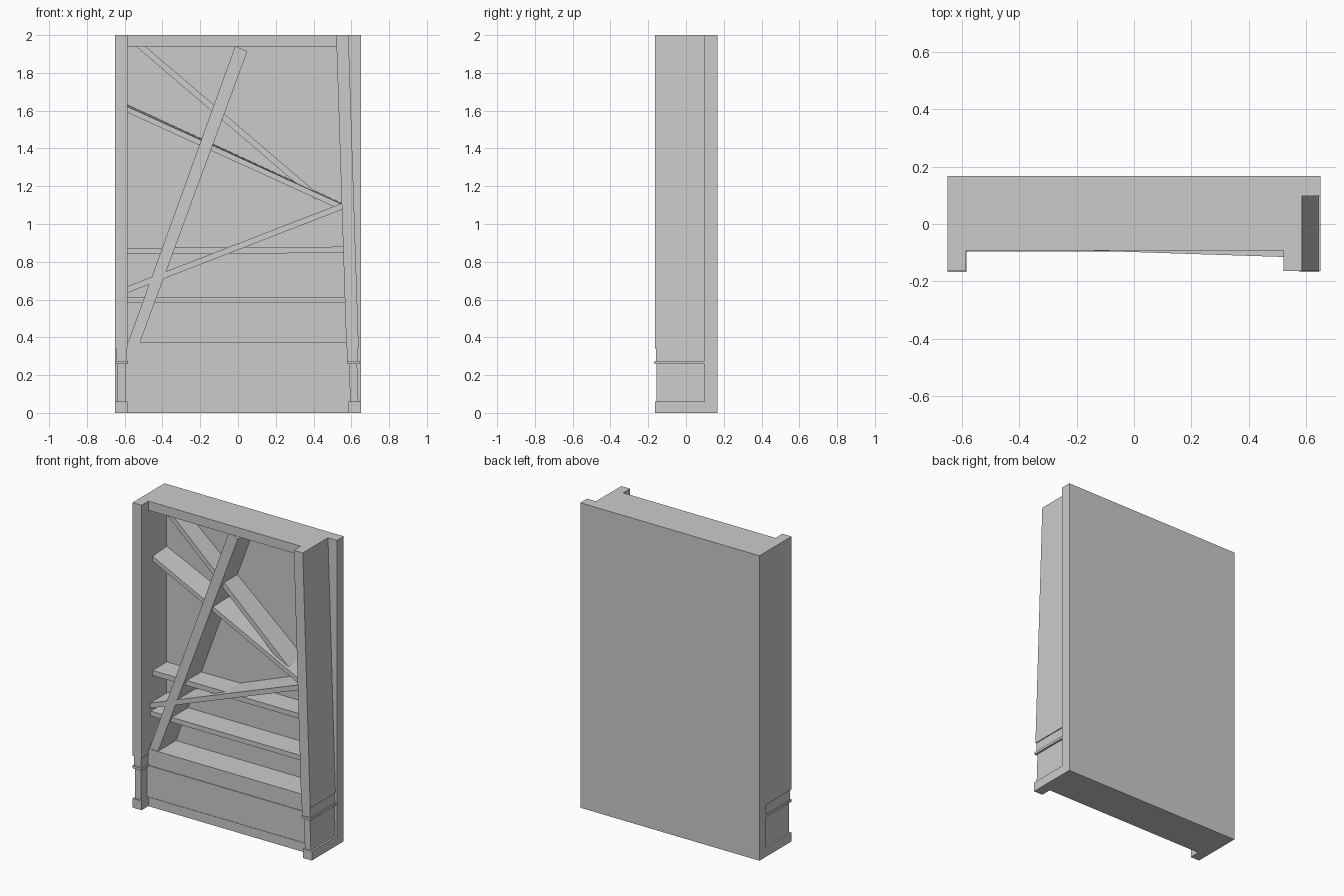
import bpy, bmesh

if "Cube" in bpy.data.objects:
    bpy.data.objects.remove(bpy.data.objects["Cube"])


def make_mesh(name, verts, faces):
    mesh = bpy.data.meshes.new(name)
    bm = bmesh.new()
    vs = [bm.verts.new(v) for v in verts]
    for f in faces:
        bm.faces.new([vs[i] for i in f])
    bmesh.ops.recalc_face_normals(bm, faces=bm.faces[:])
    bm.to_mesh(mesh)
    bm.free()
    obj = bpy.data.objects.new(name, mesh)
    bpy.context.collection.objects.link(obj)
    return obj


def prism(name, front, back_y, lift=(0, 0, 0, 0)):
    """Four front corners (x, y, z) carried back to back_y, optionally rising."""
    back = [(x, back_y, z + d) for (x, y, z), d in zip(front, lift)]
    return make_mesh(name, front + back,
                     [(0, 1, 2, 3), (7, 6, 5, 4), (0, 4, 5, 1),
                      (1, 5, 6, 2), (2, 6, 7, 3), (3, 7, 4, 0)])


def box(name, x0, x1, y0, y1, z0, z1, lean=0.0):
    """Box whose x shifts by lean per unit of height."""
    return prism(name, [(x0 + lean * z0, y0, z0), (x1 + lean * z0, y0, z0),
                        (x1 + lean * z1, y0, z1), (x0 + lean * z1, y0, z1)], y1)


def shelf(name, left, right, lift=(0, 0)):
    """left / right = (x, front y, bottom z, top z)."""
    lx, ly, lb, lt = left
    rx, ry, rb, rt = right
    return prism(name, [(lx, ly, lb), (rx, ry, rb), (rx, ry, rt), (lx, ly, lt)],
                 0.12, (lift[0], lift[1], lift[1], lift[0]))


# Back slab and top board
box("back_slab", -0.65, 0.65, 0.097, 0.167, 0, 2)
box("top_board", -0.60, 0.54, -0.093, 0.11, 1.94, 2)

# Side posts: straight on the left, leaning on the right
for side, x, lean in (("left", -0.65, 0.0), ("right", 0.585, -0.0325)):
    w = 0.065
    box(side + "_side_upright", x, x + w, -0.164, 0.10, 0.34, 2, lean)
    box(side + "_side_collar", x + 0.005, x + w - 0.006, -0.159, 0.10, 0.27, 0.34, lean)
    box(side + "_side_moulding", x, x + w + 0.002, -0.167, 0.10, 0.26, 0.276, lean)
    box(side + "_side_shaft", x + 0.011, x + w - 0.011, -0.155, 0.10, 0.06, 0.26, lean)
    box(side + "_side_foot", x, x + w, -0.164, 0.10, 0, 0.06)

# Base cabinet front
box("base_body", -0.62, 0.61, -0.091, 0.11, 0, 0.375)
box("base_skirting", -0.615, 0.605, -0.094, 0.0, 0, 0.06)
box("base_trim", -0.615, 0.605, -0.095, 0.0, 0.26, 0.267)

# Steep diagonal divider
prism("diagonal_divider", [(-0.585, -0.088, 0.365), (-0.522, -0.088, 0.365),
                           (0.05, -0.073, 1.915), (-0.015, -0.073, 1.942)], 0.12)

# Crooked shelves
shelf("upper_steep_shelf", (-0.54, -0.02, 1.94, 1.983), (0.41, -0.065, 1.128, 1.171))
shelf("upper_sloping_shelf", (-0.60, -0.048, 1.597, 1.628), (0.56, -0.093, 1.068, 1.10),
      (0.011, 0.006))
shelf("rising_shelf", (-0.60, -0.078, 0.63, 0.664), (0.56, -0.116, 1.08, 1.114))
shelf("middle_shelf", (-0.60, -0.05, 0.84, 0.873), (0.57, -0.06, 0.847, 0.88))
shelf("lower_shelf", (-0.60, -0.07, 0.582, 0.614), (0.58, -0.07, 0.582, 0.614))
